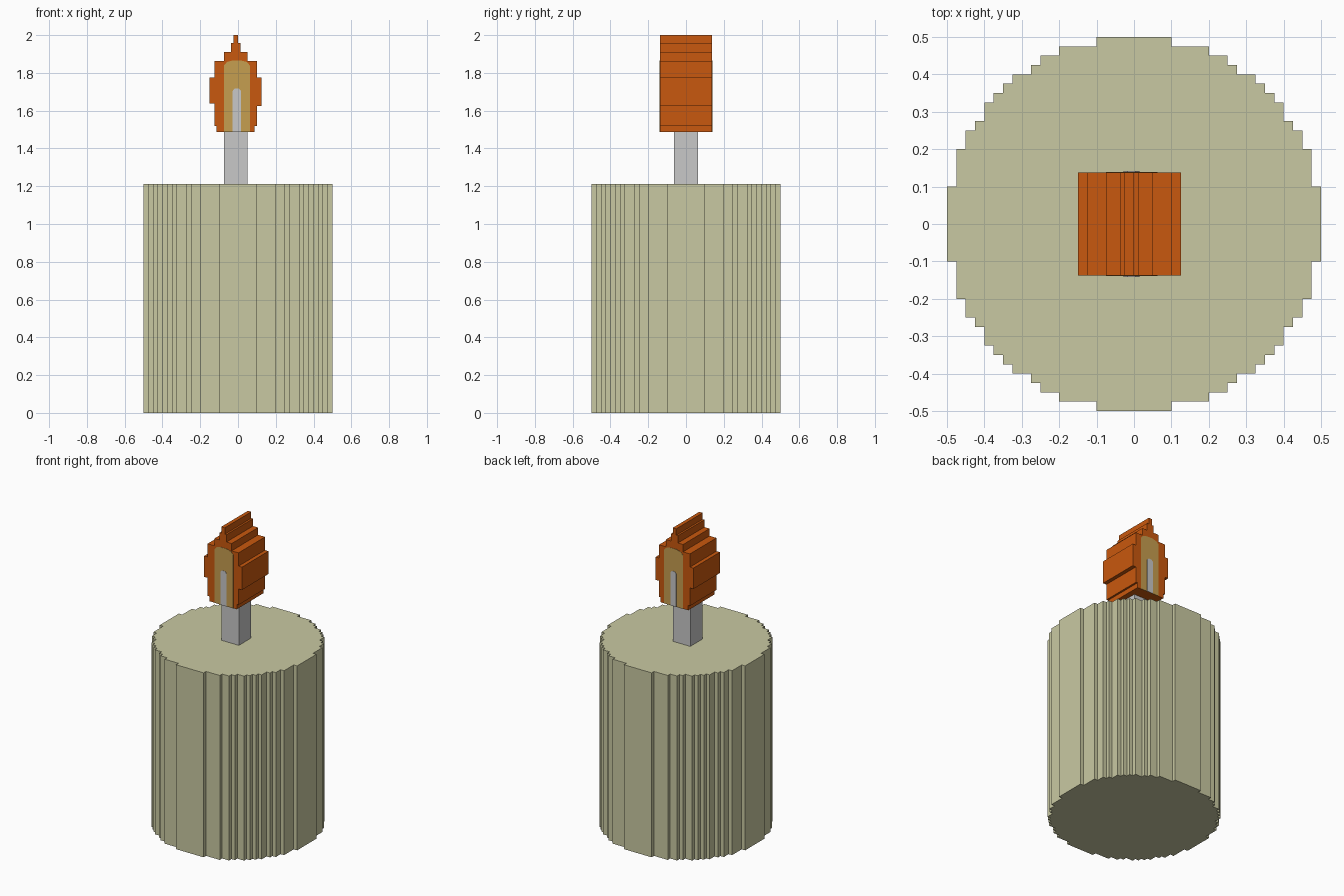
import bpy, bmesh

if "Cube" in bpy.data.objects:
    bpy.data.objects.remove(bpy.data.objects["Cube"])

def mat(name, rgb):
    m = bpy.data.materials.new(name)
    m.diffuse_color = (*rgb, 1)
    m.use_nodes = True
    m.node_tree.nodes["Principled BSDF"].inputs["Base Color"].default_value = m.diffuse_color
    return m

WAX = mat("cream wax", (0.584, 0.584, 0.361))
WICK = mat("pale grey", (0.578, 0.578, 0.578))
ORANGE = mat("flame orange", (0.584, 0.098, 0.0044))
YELLOW = mat("flame yellow", (0.565, 0.342, 0.08))

def extrude(name, pts, direction, material):
    """Close a 3D outline into a face and extrude it along direction."""
    bm = bmesh.new()
    face = bm.faces.new([bm.verts.new(p) for p in pts])
    res = bmesh.ops.extrude_face_region(bm, geom=[face], use_keep_orig=True)
    verts = [g for g in res["geom"] if isinstance(g, bmesh.types.BMVert)]
    bmesh.ops.translate(bm, verts=verts, vec=direction)
    bmesh.ops.recalc_face_normals(bm, faces=bm.faces)
    me = bpy.data.meshes.new(name)
    bm.to_mesh(me)
    bm.free()
    me.materials.append(material)
    ob = bpy.data.objects.new(name, me)
    bpy.context.collection.objects.link(ob)
    return ob

# Wax body: stepped circle, one quarter turned four times
half = [0.1, 0.2, 0.25, 0.275, 0.325, 0.35, 0.375, 0.4, 0.425, 0.45, 0.475, 0.5]
level = [0.5, 0.475, 0.45, 0.425, 0.4, 0.375, 0.35, 0.325, 0.275, 0.25, 0.2, 0.1]
quarter = []
for i, (x, y) in enumerate(zip(half, level)):
    quarter.append((x, y))
    if i + 1 < len(half):
        quarter.append((x, level[i + 1]))
outline = []
for turn in range(4):
    for x, y in quarter:
        outline.append((x, y, 0))
    quarter = [(y, -x) for x, y in quarter]
extrude("wax_body", outline, (0, 0, 1.212), WAX)

# Wick
wick = [(-0.075, -0.0625), (0.05, -0.0625), (0.05, 0.0625), (-0.075, 0.0625)]
extrude("wick", [(x, y, 1.212) for x, y in wick], (0, 0, 0.276), WICK)

# Flame: stepped side profiles (x, z from, z to)
right = [(0.0875, 1.488, 1.52), (0.1, 1.52, 1.625), (0.125, 1.625, 1.775),
         (0.1, 1.775, 1.862), (0.05, 1.862, 1.91), (0.0125, 1.91, 1.958), (0, 1.958, 2)]
left = [(-0.1125, 1.488, 1.52), (-0.125, 1.52, 1.638), (-0.15, 1.638, 1.775),
        (-0.125, 1.775, 1.862), (-0.075, 1.862, 1.91), (-0.0375, 1.91, 1.958), (-0.025, 1.958, 2)]
D = 0.1375
prof = [(x, z) for x, a, b in right for z in (a, b)]
prof += [(x, z) for x, a, b in reversed(left) for z in (b, a)]
extrude("flame", [(x, -D, z) for x, z in prof], (0, 2 * D, 0), ORANGE)

# Inner flame and core: thin plates on front and back
inner = [(-0.075, 1.488), (0.0625, 1.488), (0.0625, 1.84), (0.045, 1.858),
         (0.015, 1.866), (-0.028, 1.866), (-0.058, 1.858), (-0.075, 1.84)]
core = [(-0.028, 1.488), (0.015, 1.488), (0.015, 1.705), (0.004, 1.717),
        (-0.017, 1.717), (-0.028, 1.705)]
for side, s in (("front", -1), ("back", 1)):
    extrude("inner_flame_" + side, [(x, s * D, z) for x, z in inner], (0, s * 0.002, 0), YELLOW)
    extrude("flame_core_" + side, [(x, s * (D + 0.002), z) for x, z in core], (0, s * 0.002, 0), WICK)
